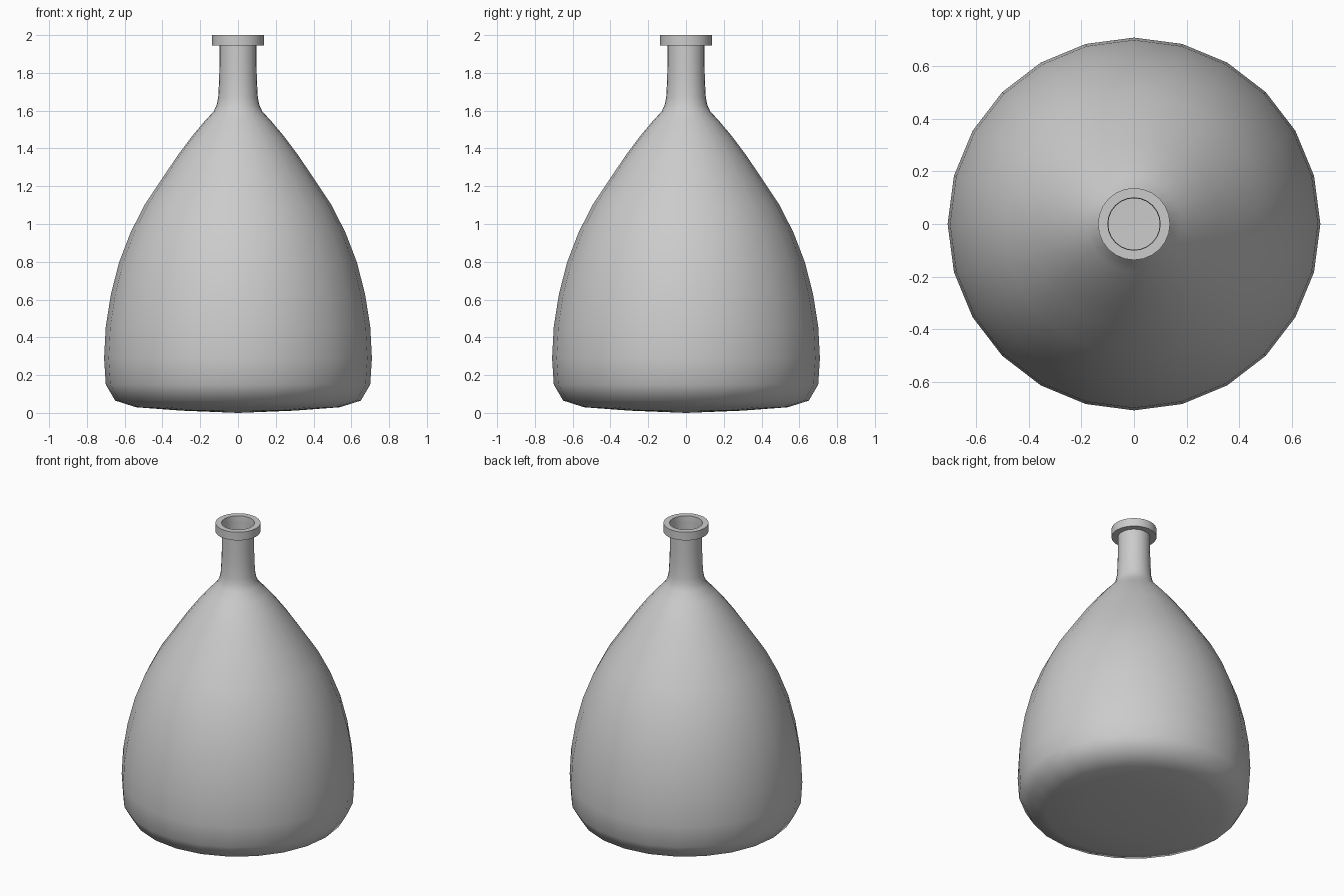
import bpy, bmesh, math

if "Cube" in bpy.data.objects:
    bpy.data.objects.remove(bpy.data.objects["Cube"])

SIDES = 24

def lathe(name, profile, closed=False, angle=40):
    """Spin an (r, z) profile around the z axis."""
    bm = bmesh.new()
    verts = [bm.verts.new((r, 0, z)) for r, z in profile]
    for a, b in zip(verts, verts[1:]):
        bm.edges.new((a, b))
    if closed:
        bm.edges.new((verts[-1], verts[0]))
    bmesh.ops.spin(bm, geom=bm.verts[:] + bm.edges[:], cent=(0, 0, 0),
                   axis=(0, 0, 1), angle=2 * math.pi, steps=SIDES)
    bmesh.ops.remove_doubles(bm, verts=bm.verts[:], dist=1e-4)
    bmesh.ops.recalc_face_normals(bm, faces=bm.faces[:])
    # make sure the side wall points outward
    wall = max(bm.faces, key=lambda f: f.calc_center_median().xy.length)
    if wall.normal.xy.dot(wall.calc_center_median().xy) < 0:
        bmesh.ops.reverse_faces(bm, faces=bm.faces[:])
    me = bpy.data.meshes.new(name)
    bm.to_mesh(me)
    bm.free()
    ob = bpy.data.objects.new(name, me)
    bpy.context.collection.objects.link(ob)
    bpy.context.view_layer.objects.active = ob
    ob.select_set(True)
    bpy.ops.object.shade_smooth_by_angle(angle=math.radians(angle))
    ob.select_set(False)
    return ob

# thin-walled body with slightly bulging base, shoulder and open neck
lathe("bottle_body", [
    (0, 0), (0.30, 0.012), (0.54, 0.03), (0.65, 0.065), (0.70, 0.15),
    (0.709, 0.29), (0.70, 0.458), (0.673, 0.627), (0.63, 0.796),
    (0.568, 0.957), (0.495, 1.10), (0.40, 1.243), (0.32, 1.362),
    (0.243, 1.465), (0.18, 1.54), (0.128, 1.597), (0.113, 1.63),
    (0.105, 1.67), (0.10, 1.76), (0.098, 1.85), (0.098, 1.97)], angle=80)

# collar around the mouth
lathe("mouth_lip", [(0.098, 1.945), (0.137, 1.945), (0.137, 2.0), (0.10, 2.0)],
      closed=True)
